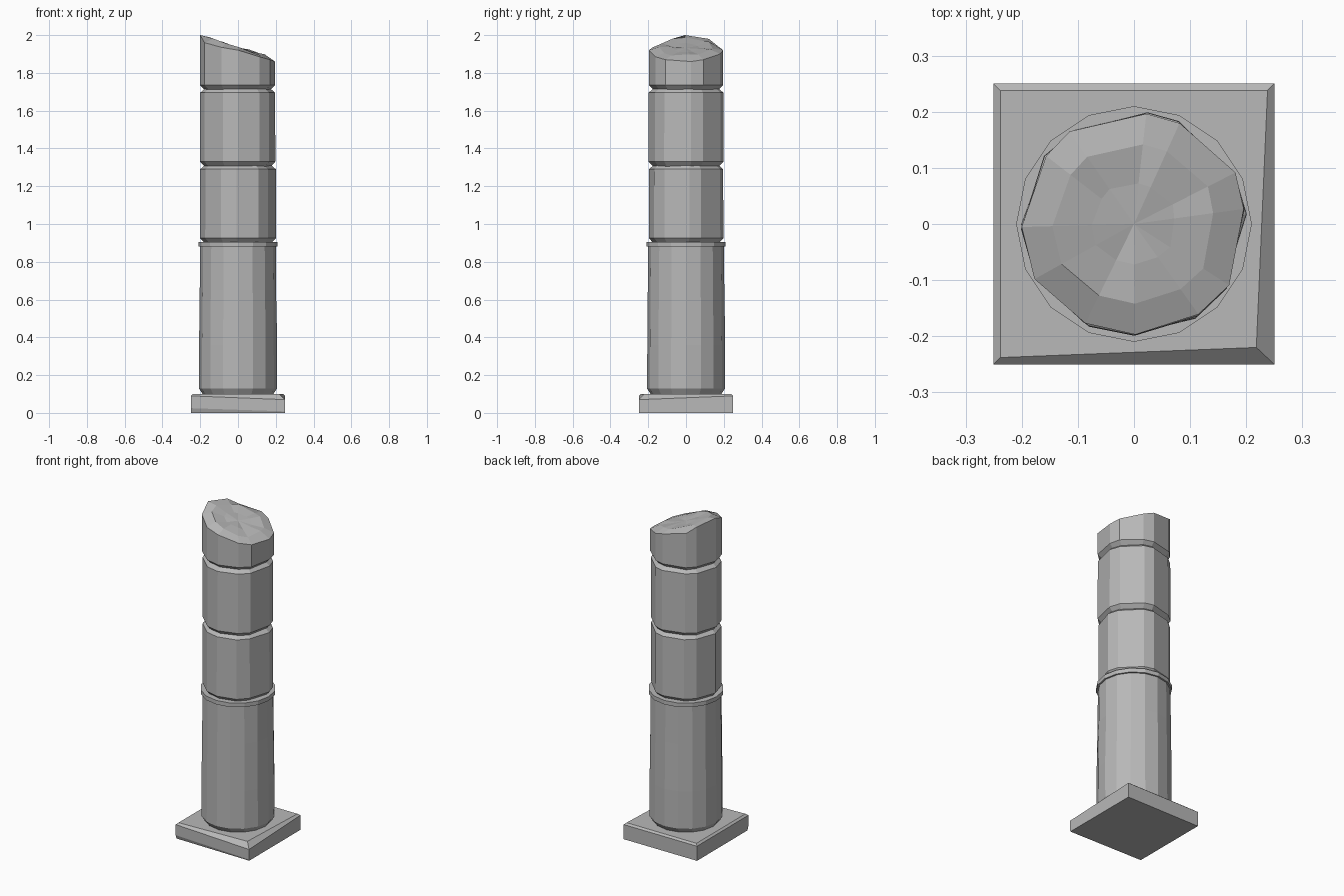
import bpy, bmesh, math, random
from mathutils import Vector

random.seed(4)
if "Cube" in bpy.data.objects:
    bpy.data.objects.remove(bpy.data.objects["Cube"], do_unlink=True)

stone = bpy.data.materials.new("grey stone")
stone.use_nodes = True
grey = (0.48, 0.48, 0.48, 1)
stone.diffuse_color = grey
stone.node_tree.nodes["Principled BSDF"].inputs["Base Color"].default_value = grey


def loft(name, rings, peak=None):
    """Skin a stack of rings, capping the ends or closing the top to a peak."""
    bm = bmesh.new()
    loops = [[bm.verts.new(p) for p in ring] for ring in rings]
    n = len(loops[0])
    for low, high in zip(loops, loops[1:]):
        for i in range(n):
            j = (i + 1) % n
            bm.faces.new((low[i], low[j], high[j], high[i]))
    bm.faces.new(loops[0][::-1])
    if peak:
        tip = bm.verts.new(peak)
        for i in range(n):
            bm.faces.new((loops[-1][i], loops[-1][(i + 1) % n], tip))
    else:
        bm.faces.new(loops[-1])
    bmesh.ops.recalc_face_normals(bm, faces=bm.faces)
    mesh = bpy.data.meshes.new(name)
    bm.to_mesh(mesh)
    bm.free()
    mesh.materials.append(stone)
    obj = bpy.data.objects.new(name, mesh)
    bpy.context.collection.objects.link(obj)
    return obj


def circle(radius, z, sides=16, wobble=0.0):
    ring = []
    for i in range(sides):
        a = math.tau * i / sides
        r = radius + random.uniform(-wobble, wobble)
        ring.append(Vector((r * math.cos(a), r * math.sin(a), z)))
    return ring


# Square plinth with a worn front right corner
def square(half, heights, front_left=None, front_right=None):
    a = front_left or (-half, -half)
    b = front_right or (half, -half)
    return [(x, y, z) for (x, y), z in zip((a, b, (half, half), (-half, half)), heights)]


loft("plinth", [
    square(0.25, [0] * 4, (-0.25, -0.24), (0.25, -0.248)),
    square(0.25, [0.025, 0.008, 0.01, 0.01]),
    square(0.25, [0.09, 0.07, 0.09, 0.09]),
    square(0.238, [0.1] * 4, front_right=(0.218, -0.22)),
])

# Lower shaft and its collar
loft("lower_shaft", [circle(0.18, 0.09), circle(0.207, 0.13), circle(0.206, 0.36, wobble=0.002),
                     circle(0.203, 0.65, wobble=0.002), circle(0.2, 0.885)])
loft("collar", [circle(0.21, 0.88), circle(0.21, 0.905)])

# Worn outline shared by the upper drums: angle in degrees and rim height
RIM = [(6, 1.86), (25, 1.87), (65, 1.90), (82, 1.92), (123, 1.945), (144, 1.98),
       (181, 2.0), (208, 1.96), (245, 1.935), (269, 1.92), (304, 1.885), (326, 1.87)]


def outline(radius, z, jitter):
    ring = []
    for (deg, _), (turn, grow) in zip(RIM, jitter):
        a = math.radians(deg + turn)
        r = radius + grow
        ring.append(Vector((r * math.cos(a), r * math.sin(a), z)))
    return ring


def new_jitter():
    return [(random.uniform(-2, 2), random.uniform(-0.003, 0.003)) for _ in RIM]


# Two chamfered drums
for name, base, top in (("lower_drum", 0.9, 1.31), ("middle_drum", 1.305, 1.715)):
    j = new_jitter()
    loft(name, [outline(0.175, base, j), outline(0.199, base + 0.025, j),
                outline(0.198, top - 0.02, j), outline(0.175, top, j)])

# Broken top drum with a slanted, rough fracture
j = new_jitter()
rim = outline(0.2, 0, j)
for p, (_, height) in zip(rim, RIM):
    p.z = height


def fracture(radius, lift, rough):
    ring = outline(radius, 0, j)
    for p in ring:
        p.z = 1.925 - 0.31 * p.x + lift + random.uniform(-rough, rough)
    return ring


loft("broken_top_drum", [outline(0.175, 1.71, j), outline(0.2, 1.735, j), rim,
                         fracture(0.145, 0.012, 0.007), fracture(0.075, 0.008, 0.005)],
     peak=(0, 0, 1.932))
